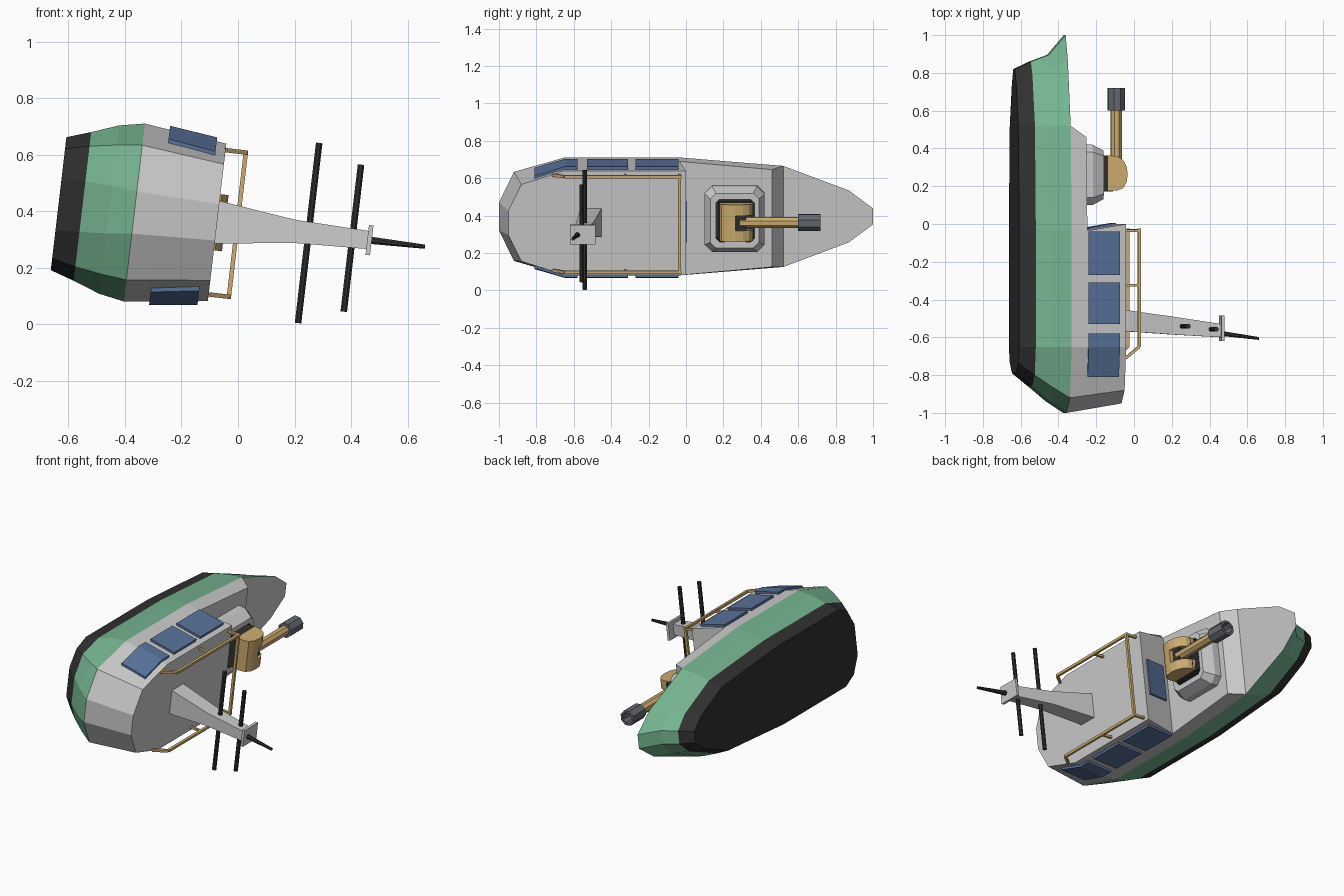
import bpy, bmesh, math
from mathutils import Matrix, Vector

if "Cube" in bpy.data.objects:
    bpy.data.objects.remove(bpy.data.objects["Cube"])

# Boat lies on its side: local X = boat up, Y = forward, Z = across
M = Matrix.Translation((-0.635, 0, 0.427)) @ Matrix.Rotation(math.radians(6.7), 4, 'Y')


def material(name, rgb):
    m = bpy.data.materials.new(name)
    m.diffuse_color = (*rgb, 1)
    m.use_nodes = True
    m.node_tree.nodes["Principled BSDF"].inputs["Base Color"].default_value = m.diffuse_color
    return m


GREY = material("grey", (0.8, 0.8, 0.8))
GREEN = material("green", (0.18, 0.46, 0.28))
BLACK = material("black", (0.03, 0.03, 0.03))
BLUE = material("blue", (0.10, 0.17, 0.33))
TAN = material("tan", (0.62, 0.42, 0.16))
STEEL = material("steel", (0.13, 0.14, 0.16))


def loft(name, rings, mats=(GREY,), cap0=True, cap1=True):
    """Skin closed rings; mats holds one material per band, then one for the end cap."""
    bm = bmesh.new()
    vs = [[bm.verts.new(p) for p in r] for r in rings]
    n = len(rings[0])
    slots = list(dict.fromkeys(mats))

    def idx(i):
        return slots.index(mats[min(i, len(mats) - 1)])
    for b in range(len(rings) - 1):
        for i in range(n):
            j = (i + 1) % n
            f = bm.faces.new((vs[b][i], vs[b][j], vs[b + 1][j], vs[b + 1][i]))
            f.material_index = idx(b)
    if cap0:
        bm.faces.new(vs[0]).material_index = idx(0)
    if cap1:
        bm.faces.new(vs[-1]).material_index = idx(len(rings) - 1)
    bmesh.ops.recalc_face_normals(bm, faces=bm.faces)
    me = bpy.data.meshes.new(name)
    bm.to_mesh(me)
    bm.free()
    for m in slots:
        me.materials.append(m)
    ob = bpy.data.objects.new(name, me)
    bpy.context.collection.objects.link(ob)
    ob.matrix_world = M
    return ob


def outline(u, half):
    """Mirror a half outline of (y, w) into a ring at height u."""
    return [(u, y, w) for y, w in half] + [(u, y, -w) for y, w in reversed(half)]


def rect(u, y0, y1, w, c=0.0):
    """Rectangle ring at height u, optionally with cut corners."""
    if c == 0:
        return outline(u, [(y0, w), (y1, w)])
    return outline(u, [(y0, w - c), (y0 + c, w), (y1 - c, w), (y1, w - c)])


def box(name, u0, u1, y0, y1, w0, w1, mat=GREY):
    return loft(name, [[(u, y0, w0), (u, y1, w0), (u, y1, w1), (u, y0, w1)] for u in (u0, u1)], (mat,))


def rod(name, a, b, r0, r1=None, sides=8, mat=GREY):
    a, b = Vector(a), Vector(b)
    q = (b - a).to_track_quat('Z', 'Y')
    rings = []
    for c, r in ((a, r0), (b, r0 if r1 is None else r1)):
        rings.append([c + q @ Vector((r * math.cos(t), r * math.sin(t), 0))
                      for t in [math.tau * (i + 0.5) / sides for i in range(sides)]])
    return loft(name, rings, (mat,))


# Hull
gunwale = [(-1, .075), (-.92, .24), (-.65, .317), (-.03, .317), (.52, .272), (.87, .14), (1, .043)]
loft("hull", [
    outline(0, [(-.79, .095), (-.735, .195), (-.65, .237), (-.03, .237), (.52, .195), (.74, .1), (.82, .035)]),
    outline(.085, [(-.86, .09), (-.80, .215), (-.65, .265), (-.03, .265), (.52, .225), (.78, .115), (.86, .04)]),
    outline(.18, [(-.94, .085), (-.865, .23), (-.65, .30), (-.03, .30), (.52, .255), (.81, .13), (.895, .042)]),
    outline(.27, gunwale)], (BLACK, GREEN, GREEN, GREY))

# Raised deck and cabin
roof = [(-.95, .065), (-.88, .207), (-.65, .28), (0, .28)]
U0, UD, U1 = .27, .355, .565


def side(u):
    t = (u - U0) / (U1 - U0)
    return [(a[0] + (b[0] - a[0]) * t, a[1] + (b[1] - a[1]) * t) for a, b in zip(gunwale, roof)]


def side_w(u, y):
    pts = side(u)
    for (ya, wa), (yb, wb) in zip(pts, pts[1:]):
        if ya <= y <= yb:
            return wa + (wb - wa) * (y - ya) / (yb - ya)
    return pts[-1][1]


deck_edge = side(UD)[:3] + [(-.035, side(UD)[2][1])]
loft("raised_deck", [outline(U0, gunwale[:5]), outline(UD, deck_edge + [(.46, .262)])], cap0=False)
loft("cabin", [outline(UD, deck_edge), outline(U1, roof)], cap0=False)

# Windows: three each side, one facing the bow
for s, label in ((1, "left"), (-1, "right")):
    for k, ys in enumerate([(-.27, -.04), (-.53, -.31), (-.81, -.65, -.58)]):
        rings = []
        for y in ys:
            a, b = side_w(.36, y), side_w(.53, y)
            rings.append([(.36, y, s * (a - .01)), (.53, y, s * (b - .01)),
                          (.53, y, s * (b + .014)), (.36, y, s * (a + .014))])
        loft(f"{label}_window_{k + 1}", rings, (BLUE,))
loft("front_window", [[(.39, y - .03, -.11), (.39, y - .03, .11), (.53, y - .006, .11), (.53, y - .006, -.11)]
                      for y in (-.01, .012)], (BLUE,))

# Roof rail
R, W, UR = .011, .257, .637
for s, label in ((1, "left"), (-1, "right")):
    w = s * W
    rod(f"{label}_rail", (UR, -.65, w), (UR, -.025, w), R, sides=4, mat=TAN)
    rod(f"{label}_rail_end", (UR, -.65, w), (U1, -.71, w), R, sides=4, mat=TAN)
    for y in (-.035, -.325):
        rod(f"{label}_rail_post", (U1 - .01, y, w), (UR, y, w), R * .9, sides=4, mat=TAN)
rod("front_rail", (UR, -.035, -W), (UR, -.035, W), R, sides=4, mat=TAN)

# Mast, yards and aerial
loft("mast", [rect(.55, -.565, -.45, .078), rect(.84, -.585, -.49, .041), rect(1.105, -.6, -.53, .032)])
box("mast_plate", 1.10, 1.116, -.62, -.485, -.053, .053)
rod("aerial", (1.11, -.58, 0), (1.305, -.606, 0), .014, .008, mat=BLACK)
rod("lower_yard", (.891, -.541, -.321), (.891, -.541, .321), .0125, mat=BLACK)
rod("upper_yard", (1.047, -.557, -.262), (1.047, -.557, .262), .0125, mat=BLACK)

# Gun mount with a sunken opening
loft("gun_mount", [rect(UD - .005, .1, .42, .177, .04), rect(.40, .1, .42, .177, .04), rect(.462, .13, .39, .147, .03),
                   rect(.462, .16, .365, .115, .02), rect(.40, .16, .365, .115, .02)],
     (GREY, GREY, GREY, BLACK, BLACK), cap0=False)
box("turret_base", .40, .515, .172, .362, -.095, .095, BLACK)

# Rounded turret cheeks with a dark slot between them
profile = [(.49, .178), (.54, .178), (.57, .19), (.588, .22), (.594, .265),
           (.588, .305), (.57, .338), (.54, .357), (.51, .362), (.49, .362)]
for name, w0, w1 in (("left_cheek", .04, .1), ("right_cheek", -.1, -.04)):
    loft(name, [[(u, y, w) for u, y in profile] for w in (w0, w1)], (TAN,))
loft("turret_back", [[(u, min(y, .27), w) for u, y in profile[:5]] + [(.49, .27, w)] for w in (-.04, .04)], (TAN,))
box("gun_slot", .49, .57, .268, .32, -.04, .04, BLACK)

# Barrel and hollow muzzle
rod("barrel", (.545, .29, 0), (.545, .63, 0), .031, mat=TAN)


def ring(y, r):
    return [(.545 + r * math.cos(t), y, r * math.sin(t)) for t in [math.tau * (i + .5) / 8 for i in range(8)]]


loft("muzzle", [ring(.6, .035), ring(.6, .048), ring(.72, .048), ring(.72, .034), ring(.65, .034)], (STEEL,))
